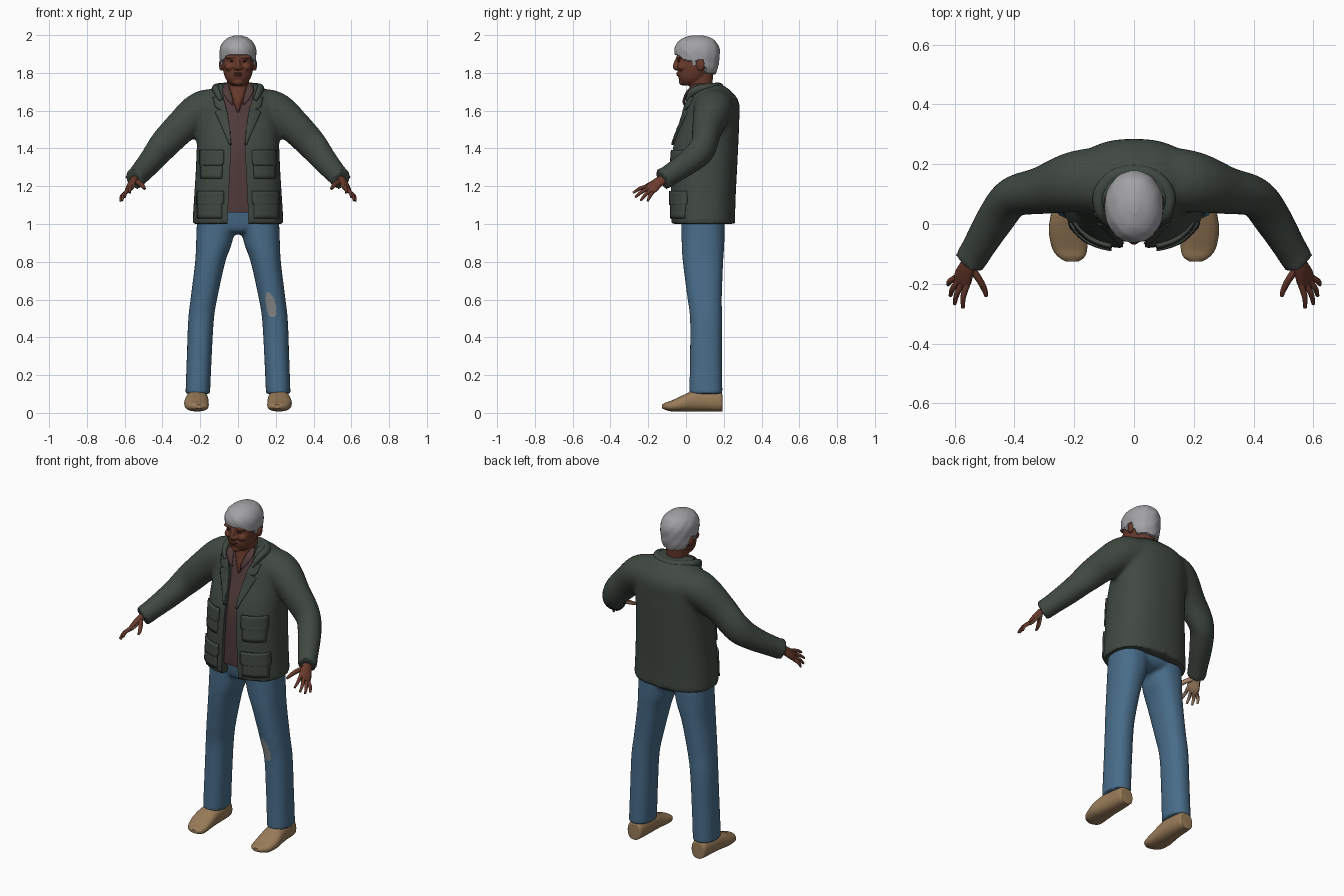
import bpy, bmesh, math
from mathutils import Vector

if "Cube" in bpy.data.objects:
    bpy.data.objects.remove(bpy.data.objects["Cube"])


def mat(name, rgb):
    m = bpy.data.materials.new(name)
    m.diffuse_color = (*rgb, 1)
    m.use_nodes = True
    m.node_tree.nodes["Principled BSDF"].inputs["Base Color"].default_value = m.diffuse_color
    return m


JACKET = mat("olive_jacket", (0.052, 0.066, 0.054))
SHIRT = mat("maroon_shirt", (0.08, 0.042, 0.042))
JEANS = mat("blue_denim", (0.065, 0.15, 0.25))
PATCH = mat("grey_patch", (0.25, 0.25, 0.25))
SKIN = mat("brown_skin", (0.14, 0.042, 0.025))
LIPS = mat("dark_lip", (0.11, 0.035, 0.025))
PALM = mat("light_palm", (0.36, 0.22, 0.13))
HAIR = mat("grey_hair", (0.36, 0.36, 0.38))
SHOE = mat("tan_shoe", (0.32, 0.2, 0.1))
EYE = mat("dark_eye", (0.03, 0.015, 0.012))


def smooth_path(rows, k=6):
    """Catmull-Rom interpolation of tuples."""
    out = []
    for i in range(len(rows) - 1):
        a, b, c, d = (rows[max(i - 1, 0)], rows[i], rows[i + 1], rows[min(i + 2, len(rows) - 1)])
        for j in range(k):
            t = j / k
            out.append(tuple(0.5 * (2 * q + (r - p) * t + (2 * p - 5 * q + 4 * r - s) * t * t
                                    + (3 * q - p - 3 * r + s) * t ** 3)
                             for p, q, r, s in zip(a, b, c, d)))
    return out + [tuple(rows[-1])]


def skin(bm, rings, n, p):
    """Closed loft through rings of (centre, u, v) superellipses."""
    loops = []
    for c, u, v in rings:
        loop = []
        for i in range(n):
            a = 2 * math.pi * i / n
            ca, sa = math.cos(a), math.sin(a)
            loop.append(bm.verts.new(c + u * math.copysign(abs(ca) ** (2 / p), ca)
                                     + v * math.copysign(abs(sa) ** (2 / p), sa)))
        loops.append(loop)
    for A, B in zip(loops, loops[1:]):
        for i in range(n):
            bm.faces.new((A[i], A[(i + 1) % n], B[(i + 1) % n], B[i]))
    bm.faces.new(loops[0])
    bm.faces.new(loops[-1])


def stack(bm, rows, n=40, p=2.2, k=6):
    """Rows (x, y, z, rx, ry) as horizontal sections."""
    skin(bm, [(Vector(r[:3]), Vector((r[3], 0, 0)), Vector((0, r[4], 0))) for r in smooth_path(rows, k)], n, p)


def tube(bm, rows, n=16, side=None, k=5):
    """Rows (x, y, z, r_side, r_other) swept along their path."""
    pts = smooth_path(rows, k)
    rings = []
    for i, r in enumerate(pts):
        t = (Vector(pts[min(i + 1, len(pts) - 1)][:3]) - Vector(pts[max(i - 1, 0)][:3])).normalized()
        u = Vector(side or (0, 0, 1))
        u = (u - t * u.dot(t)).normalized()
        rings.append((Vector(r[:3]), u * r[3], t.cross(u) * r[4]))
    skin(bm, rings, n, 2)


def ball(bm, c, r):
    for v in bmesh.ops.create_uvsphere(bm, u_segments=20, v_segments=12, radius=1)['verts']:
        v.co = Vector([c[i] + r[i] * v.co[i] for i in range(3)])


def shade(ob, angle=40):
    bpy.ops.object.select_all(action='DESELECT')
    ob.select_set(True)
    bpy.context.view_layer.objects.active = ob
    bpy.ops.object.shade_smooth_by_angle(angle=math.radians(angle))


def finish(name, bm, *mats):
    bmesh.ops.recalc_face_normals(bm, faces=bm.faces[:])
    me = bpy.data.meshes.new(name)
    bm.to_mesh(me)
    bm.free()
    ob = bpy.data.objects.new(name, me)
    bpy.context.collection.objects.link(ob)
    for m in mats:
        me.materials.append(m)
    shade(ob)
    return ob


def fuse(ob, voxel, rounds, cutter=None):
    """Merge overlapping volumes into one soft surface, then cut it."""
    rm = ob.modifiers.new("fuse", 'REMESH')
    rm.mode, rm.voxel_size, rm.use_smooth_shade = 'VOXEL', voxel, True
    sm = ob.modifiers.new("soften", 'SMOOTH')
    sm.factor, sm.iterations = .5, rounds
    if cutter:
        bo = ob.modifiers.new("opening", 'BOOLEAN')
        bo.operation, bo.object, bo.solver = 'DIFFERENCE', cutter, 'EXACT'
    shade(ob)
    bpy.ops.object.convert(target='MESH')
    shade(ob)


def build(name, fn, rows, m, **kw):
    bm = bmesh.new()
    fn(bm, rows, **kw)
    return finish(name, bm, m)


def flip(rows, s):
    return [(r[0] * s, *r[1:]) for r in rows]


# Jacket: torso and sleeves fused, then opened at the front
TORSO = [(0, .09, 1.0, .242, .17), (0, .09, 1.12, .234, .172), (0, .095, 1.28, .224, .175),
         (0, .105, 1.42, .218, .172), (0, .13, 1.55, .213, .152), (0, .142, 1.64, .195, .14),
         (0, .135, 1.70, .155, .108), (0, .105, 1.745, .10, .075)]
FINE = smooth_path(TORSO, 12)
ARM = [(.06, .15, 1.63, .085, .11), (.19, .142, 1.605, .10, .104), (.31, .112, 1.505, .088, .08),
       (.405, .09, 1.405, .08, .068), (.46, .022, 1.335, .068, .065), (.525, -.085, 1.26, .058, .055),
       (.55, -.127, 1.235, .061, .055)]


def front(x, z):
    """Front surface of the jacket torso."""
    r = min(FINE, key=lambda q: abs(q[2] - z))
    return r[1] - r[4] * max(0.02, 1 - abs(x / r[3]) ** 2.4) ** (1 / 2.4)


bm = bmesh.new()
stack(bm, TORSO, n=48, p=2.4)
for s in (1, -1):
    tube(bm, flip(ARM, s), n=28)
jacket = finish("jacket", bm, JACKET)

half = [(.058, .9), (.052, 1.1), (.036, 1.42), (.05, 1.55), (.078, 1.68), (.085, 1.8)]
bm = bmesh.new()
f = bm.faces.new([bm.verts.new((x, -.3, z)) for x, z in half]
                 + [bm.verts.new((-x, -.3, z)) for x, z in reversed(half)])
ext = bmesh.ops.extrude_face_region(bm, geom=[f])['geom']
bmesh.ops.translate(bm, vec=(0, .38, 0), verts=[v for v in ext if isinstance(v, bmesh.types.BMVert)])
cutter = finish("front_opening_cutter", bm, JACKET)
cutter.hide_render = True
fuse(jacket, .013, 7, cutter)
bpy.data.objects.remove(cutter)


def plate(name, rows, s, m, lift=.0, thick=.016):
    """Cloth panel of rows (z, x0, x1) laid on the jacket front, edges tucked in."""
    rows = [tuple(a + (b - a) * j / 5 for a, b in zip(r, q)) for r, q in zip(rows, rows[1:])
            for j in range(5)] + [rows[-1]]
    bm = bmesh.new()
    g = [[bm.verts.new((s * x, front(x, z) - lift * (1 if i < 6 else (8 - i) / 3), z))
          for i, x in enumerate([a + (b - a) * i / 8 for i in range(9)])] for z, a, b in rows]
    for A, B in zip(g, g[1:]):
        for i in range(8):
            bm.faces.new((A[i], A[i + 1], B[i + 1], B[i]))
    ob = finish(name, bm, m)
    so = ob.modifiers.new("cloth", 'SOLIDIFY')
    so.thickness, so.offset = thick, 0
    return ob


for s, tag in ((1, "left"), (-1, "right")):
    # Pockets, flaps and lapels
    plate(f"chest_pocket_{tag}", [(1.24, .085, .195), (1.34, .08, .197)], s, JACKET, .002, .012)
    plate(f"chest_flap_{tag}", [(1.31, .085, .197), (1.325, .075, .2), (1.39, .075, .197)], s, JACKET, .006, .014)
    plate(f"hip_pocket_{tag}", [(1.03, .085, .212), (1.13, .085, .212)], s, JACKET, .002, .014)
    plate(f"hip_flap_{tag}", [(1.10, .085, .214), (1.115, .075, .216), (1.175, .075, .212)], s, JACKET, .007, .014)
    plate(f"lapel_{tag}", [(1.42, .037, .04), (1.50, .042, .078), (1.59, .056, .118), (1.605, .06, .095),
                           (1.62, .064, .118), (1.67, .078, .13)], s, JACKET, .004)
    # Shirt collar points
    build(f"shirt_collar_{tag}", tube, flip([(.06, .06, 1.735, .012, .01), (.062, .015, 1.705, .022, .01),
          (.04, -.01, 1.655, .014, .008), (.028, -.01, 1.63, .003, .003)], s), SHIRT, side=(1, 0, 0))

# Jacket collar laid around the neck
side = [(.09, .005, 1.655, .01, .01), (.112, .035, 1.70, .02, .016), (.115, .10, 1.722, .02, .022),
        (.072, .158, 1.728, .02, .022)]
build("jacket_collar", tube, side + [(0, .176, 1.728, .02, .022)] + flip(side, -1)[::-1], JACKET)

# Shirt
build("shirt", stack, [(r[0], r[1], max(r[2], 1.06) - .012 * (r[2] > 1.6), r[3] - .03, r[4] - .022)
                       for r in TORSO if r[2] < 1.71], SHIRT, p=2.4)

# Jeans: pelvis and legs fused, with a worn patch on one knee
LEG = [(.112, .09, 1.03, .105, .115), (.127, .09, .90, .095, .113), (.147, .09, .80, .08, .107),
       (.178, .098, .62, .071, .092), (.195, .106, .50, .068, .085), (.205, .106, .30, .066, .085),
       (.213, .105, .10, .065, .088)]
bm = bmesh.new()
stack(bm, [(0, .09, .945, .03, .045), (0, .09, .96, .10, .095), (0, .092, 1.0, .20, .114),
           (0, .085, 1.09, .193, .12)], p=2.4)
for s in (1, -1):
    stack(bm, flip(LEG, s), p=2.3, k=8)
jeans = finish("jeans", bm, JEANS)
fuse(jeans, .0095, 7)
jeans.data.materials.append(PATCH)
for f in jeans.data.polygons:
    c = f.center
    dx, dz = c.x - .173 + (c.z - .57) * .17, c.z - .572
    if c.y < .09 and (dx / .027) ** 2 + (dz / .068) ** 2 < 1:
        f.material_index = 1

for s, tag in ((1, "left"), (-1, "right")):
    # Shoes: rows x, y, top z, half width
    bm = bmesh.new()
    rows = [(.213, .192, .085, .03), (.213, .182, .11, .046), (.214, .10, .12, .055), (.217, .04, .117, .06),
            (.22, -.02, .092, .065), (.215, -.08, .064, .059), (.209, -.11, .054, .044), (.207, -.126, .044, .02)]
    rings = []
    for x, y, top, rx in smooth_path(rows):
        low = .008 + .016 * max(0, (-y - .07) / .056) ** 2
        rings.append((Vector((s * x, y, (top + low) / 2)), Vector((rx, 0, 0)), Vector((0, 0, (top - low) / 2))))
    skin(bm, rings, 28, 2.4)
    finish(f"shoe_{tag}", bm, SHOE)

    # Hands: palm, four fingers and a thumb, lighter on the inside
    bm = bmesh.new()
    S = Vector((.62, .32, -.6)).normalized()
    across = (s * S.x, S.y, S.z)
    tube(bm, flip([(.542, -.105, 1.245, .026, .02), (.558, -.145, 1.222, .031, .019), (.572, -.18, 1.192, .038, .017),
                   (.58, -.2, 1.177, .034, .011)], s), side=across)
    tips = [(.572, -.28, 1.165), (.6, -.268, 1.142), (.614, -.24, 1.124), (.622, -.203, 1.12)]
    for i, tip in enumerate(tips):
        k = Vector((.576, -.188, 1.184)) + S * (-.029 + .019 * i)
        m = k.lerp(Vector(tip), .55) + Vector((.006, 0, .006))
        tube(bm, flip([(*k, .0105, .0105), (*m, .0095, .0095), (*tip, .006, .006)], s), n=10, side=across)
    tube(bm, flip([(.55, -.14, 1.228, .016, .014), (.518, -.185, 1.213, .013, .012), (.5, -.22, 1.195, .01, .01),
                   (.494, -.242, 1.186, .006, .006)], s), n=10)
    bmesh.ops.recalc_face_normals(bm, faces=bm.faces[:])
    inside = Vector((-.72 * s, .1, -.68))
    for f in bm.faces:
        f.material_index = int(f.normal.dot(inside) > .45)
    finish(f"hand_{tag}", bm, SKIN, PALM)

    # Eyes
    bm = bmesh.new()
    ball(bm, (s * .033, -.037, 1.862), (.012, .009, .004))
    finish(f"eye_{tag}", bm, EYE)

# Head, neck and facial features fused together
bm = bmesh.new()
stack(bm, [(0, .04, 1.59, .006, .04), (0, .055, 1.64, .026, .055), (0, .075, 1.69, .052, .064),
           (0, .08, 1.74, .058, .06), (0, .085, 1.80, .06, .06)])
stack(bm, [(0, .02, 1.733, .028, .026), (0, .025, 1.745, .048, .048), (0, .035, 1.775, .068, .075),
           (0, .05, 1.825, .081, .094), (0, .055, 1.875, .084, .102), (0, .057, 1.93, .084, .105),
           (0, .06, 1.975, .055, .07)])
tube(bm, [(0, -.04, 1.885, .009, .01), (0, -.052, 1.855, .012, .011), (0, -.057, 1.83, .013, .015),
          (0, -.048, 1.817, .007, .01)], side=(0, 1, 0))
ball(bm, (0, -.014, 1.752), (.032, .024, .019))
ball(bm, (0, -.03, 1.795), (.034, .018, .02))
for s in (1, -1):
    ball(bm, (s * .089, .078, 1.842), (.012, .022, .032))
    ball(bm, (s * .034, -.034, 1.885), (.036, .018, .012))
    ball(bm, (s * .042, -.016, 1.832), (.03, .03, .024))
    ball(bm, (s * .013, -.05, 1.827), (.012, .013, .01))
head = finish("head", bm, SKIN)
fuse(head, .0045, 4)
bm = bmesh.new()
ball(bm, (0, -.038, 1.798), (.026, .014, .005))
ball(bm, (0, -.037, 1.788), (.023, .013, .006))
finish("lips", bm, LIPS)


# Hair cap: everything below the hairline sinks into the head
def hairline(x, y):
    pts = [(-.2, 1.898), (-.03, 1.895), (.015, 1.875), (.035, 1.835), (.055, 1.84), (.065, 1.87), (.09, 1.865),
           (.102, 1.80), (.3, 1.775)]
    dip = .018 * min(1, max(0, (abs(x) - .035) / .04)) if y < .015 else 0
    for (a, za), (b, zb) in zip(pts, pts[1:]):
        if y <= b:
            return za + (zb - za) * (y - a) / (b - a) - dip


bm = bmesh.new()
stack(bm, [(0, .085, 1.772, .06, .062), (0, .072, 1.82, .086, .094), (0, .062, 1.86, .095, .112),
           (0, .058, 1.92, .097, .12), (0, .058, 1.96, .082, .104), (0, .06, 1.985, .054, .074),
           (0, .06, 1.999, .016, .024)], n=72, p=2.1, k=10)
for v in bm.verts:
    k = 1 + .015 * math.sin(80 * v.co.x + 50 * v.co.z) * math.sin(70 * v.co.y + 40 * v.co.z)
    if v.co.z < hairline(v.co.x, v.co.y):
        k = .74
    v.co.x *= k
    v.co.y = .06 + (v.co.y - .06) * k
finish("hair", bm, HAIR)
